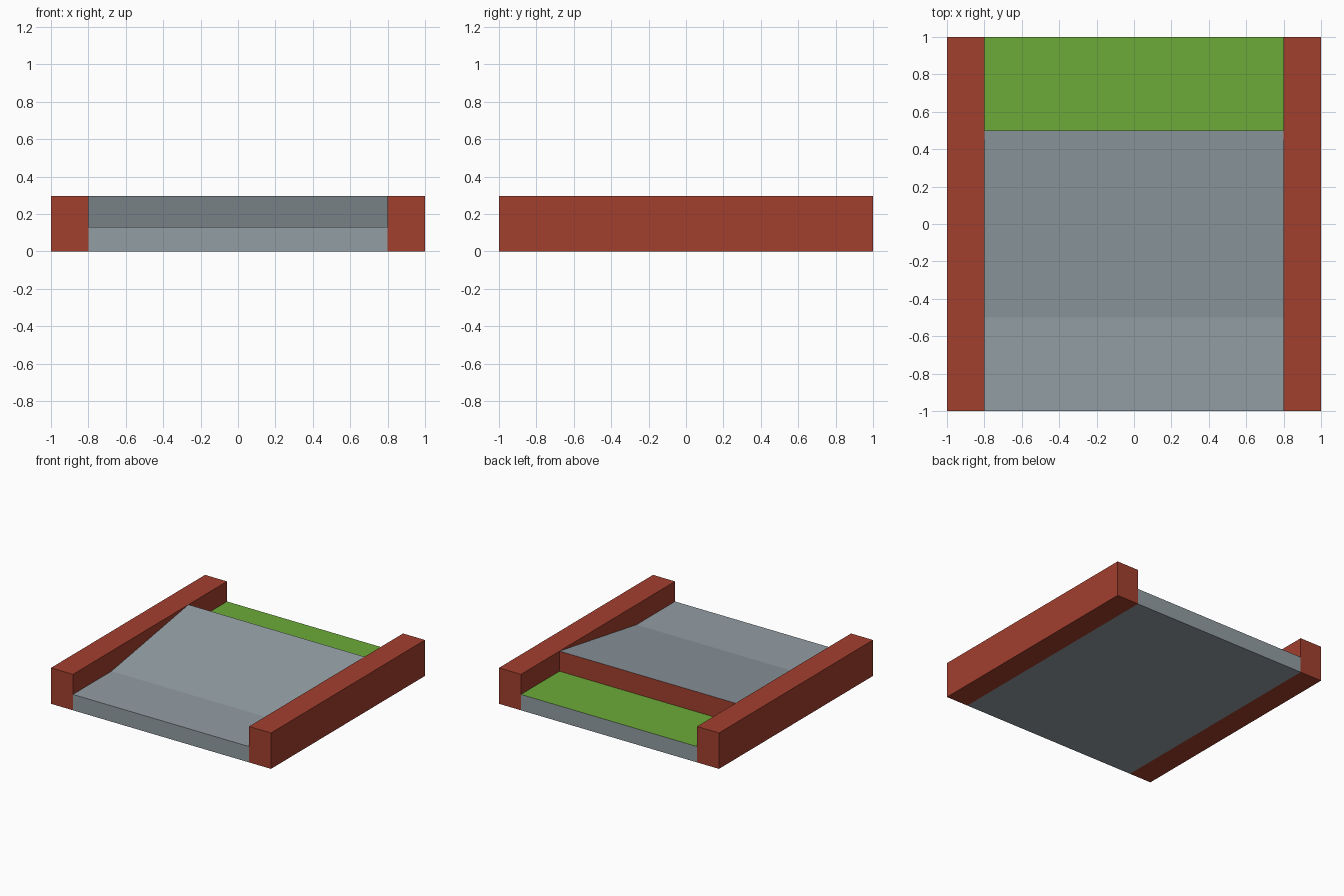
import bpy, bmesh

if "Cube" in bpy.data.objects:
    bpy.data.objects.remove(bpy.data.objects["Cube"])

HALF, INNER = 1.0, 0.8      # half tile size, inner edge of the rails
FLOOR, TOP = 0.13, 0.295    # floor height, rail and ramp height
RAMP = 0.5                  # ramp runs from y = -RAMP to y = RAMP


def material(name, color):
    mat = bpy.data.materials.new(name)
    mat.diffuse_color = color
    mat.use_nodes = True
    mat.node_tree.nodes["Principled BSDF"].inputs["Base Color"].default_value = mat.diffuse_color
    return mat


red = material("red", (0.36, 0.05, 0.027, 1))
green = material("green", (0.15, 0.40, 0.04, 1))
grey = material("grey", (0.29, 0.34, 0.37, 1))


def extrude_x(name, profile, x0, x1, mats):
    """Extrude a closed (y, z) profile along x."""
    bm = bmesh.new()
    face = bm.faces.new([bm.verts.new((x0, y, z)) for y, z in profile])
    ext = bmesh.ops.extrude_face_region(bm, geom=[face])["geom"]
    verts = [v for v in ext if isinstance(v, bmesh.types.BMVert)]
    bmesh.ops.translate(bm, verts=verts, vec=(x1 - x0, 0, 0))
    bmesh.ops.recalc_face_normals(bm, faces=bm.faces)
    mesh = bpy.data.meshes.new(name)
    bm.to_mesh(mesh)
    bm.free()
    for mat in mats:
        mesh.materials.append(mat)
    obj = bpy.data.objects.new(name, mesh)
    bpy.context.collection.objects.link(obj)
    return obj


# Side rails
rail = [(-HALF, 0), (HALF, 0), (HALF, TOP), (-HALF, TOP)]
extrude_x("rail_left", rail, -HALF, -INNER, [red])
extrude_x("rail_right", rail, INNER, HALF, [red])

# Floor with the jump ramp in its middle
track = [(-HALF, 0), (HALF, 0), (HALF, FLOOR), (RAMP, FLOOR),
         (RAMP, TOP), (-RAMP, FLOOR), (-HALF, FLOOR)]
floor = extrude_x("floor_and_ramp", track, -INNER, INNER, [grey, red, green])

# Red drop face behind the ramp, green landing strip
for p in floor.data.polygons:
    if p.normal.y > 0.9 and p.center.y < HALF - 0.1:
        p.material_index = 1
    elif p.normal.z > 0.99 and p.center.y > RAMP:
        p.material_index = 2
